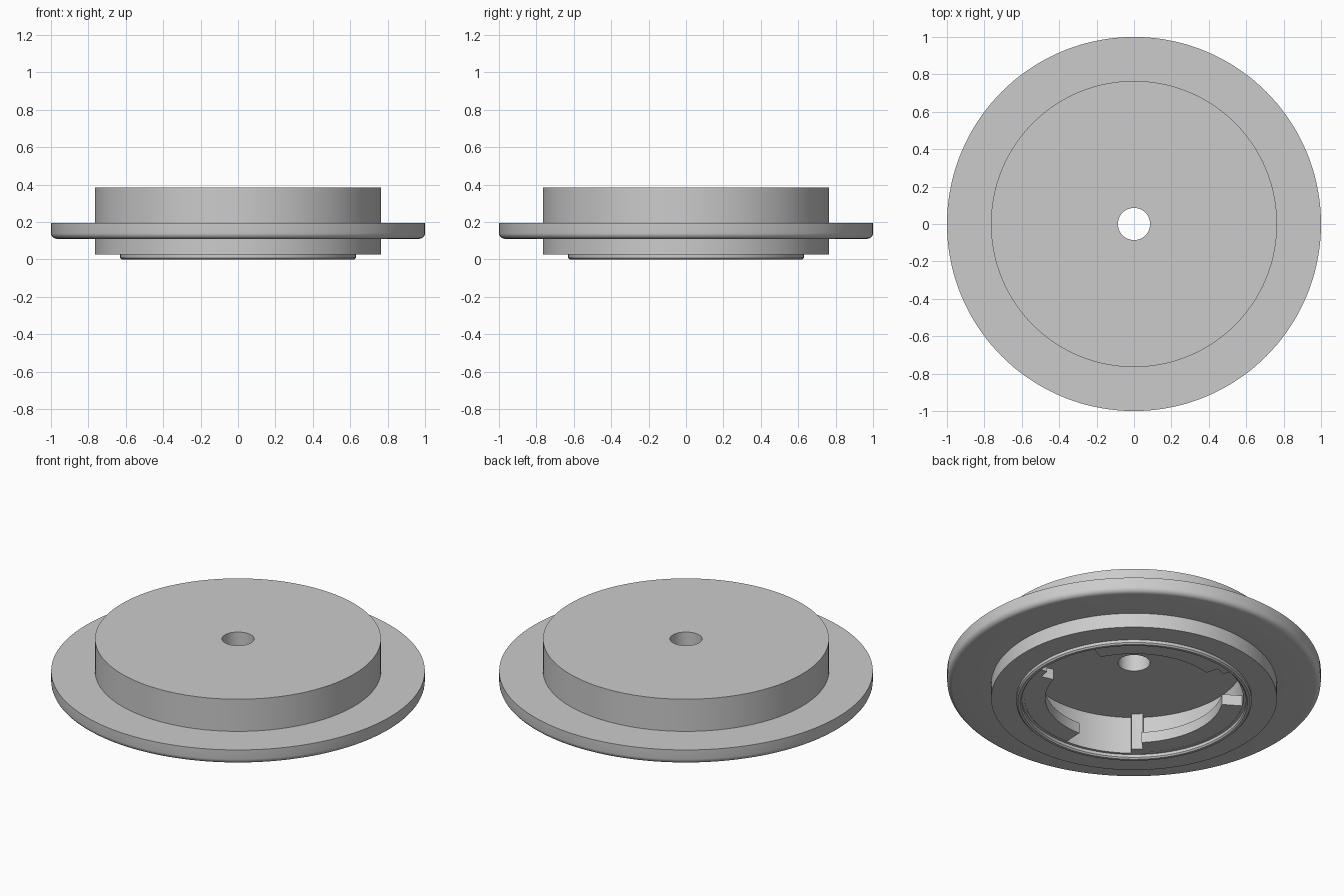
import bpy, bmesh
from math import radians, cos, sin, pi

cube = bpy.data.objects.get("Cube")
if cube:
    bpy.data.objects.remove(cube)

grey = bpy.data.materials.new("light_grey")
grey.use_nodes = True
colour = (0.6, 0.6, 0.6, 1)
grey.diffuse_color = colour
grey.node_tree.nodes["Principled BSDF"].inputs["Base Color"].default_value = colour


def revolve(name, profile, start=0, sweep=360, steps=144):
    """Turn a closed (radius, z) profile about z, capping partial sweeps."""
    bm = bmesh.new()
    full = sweep == 360
    count = steps if full else steps + 1
    rings = []
    for i in range(count):
        a = radians(start + sweep * i / steps)
        rings.append([bm.verts.new((r * cos(a), r * sin(a), z)) for r, z in profile])
    n = len(profile)
    for i in range(steps):
        a, b = rings[i], rings[(i + 1) % count]
        for j in range(n):
            k = (j + 1) % n
            bm.faces.new((a[j], b[j], b[k], a[k]))
    if not full:
        bm.faces.new(rings[0])
        bm.faces.new(rings[-1])
    bmesh.ops.recalc_face_normals(bm, faces=bm.faces)
    mesh = bpy.data.meshes.new(name)
    bm.to_mesh(mesh)
    bm.free()
    mesh.materials.append(grey)
    obj = bpy.data.objects.new(name, mesh)
    bpy.context.collection.objects.link(obj)
    bpy.ops.object.select_all(action="DESELECT")
    obj.select_set(True)
    bpy.context.view_layer.objects.active = obj
    bpy.ops.object.shade_smooth_by_angle(angle=radians(30))
    return obj


def box_profile(r0, r1, z0, z1):
    return [(r0, z0), (r1, z0), (r1, z1), (r0, z1)]


HOLE, WALL, BODY, RIM = 0.086, 0.585, 0.765, 1.0
BASE, CEILING, TOP = 0.025, 0.245, 0.385
FLANGE_LOW, FLANGE_HIGH, FILLET = 0.11, 0.195, 0.03

# Hollow body with a rounded flange and a hole through the roof
fillet = [(RIM - FILLET + FILLET * sin(t * pi / 12),
           FLANGE_LOW + FILLET - FILLET * cos(t * pi / 12)) for t in range(7)]
body = [(HOLE, CEILING), (WALL, CEILING), (WALL, BASE), (BODY, BASE),
        (BODY, FLANGE_LOW)] + fillet + [(RIM, FLANGE_HIGH), (BODY, FLANGE_HIGH),
        (BODY, TOP), (HOLE, TOP)]
revolve("flanged_body", body)

# Thin raised seal ring on the underside
revolve("seal_ring", [(0.6, BASE + 0.005), (0.6, 0.008), (0.607, 0), (0.622, 0),
                      (0.63, 0.008), (0.63, BASE + 0.005)])

# Three locking tabs, each with a stop at one end
for i in range(3):
    turn = 120 * i
    revolve(f"locking_tab_{i + 1}", box_profile(0.475, WALL + 0.01, BASE + 0.002, 0.09),
            148 + turn, 77, 32)
    revolve(f"tab_stop_{i + 1}", box_profile(0.545, WALL + 0.01, BASE + 0.002, CEILING + 0.005),
            225 + turn, 6.5, 4)
